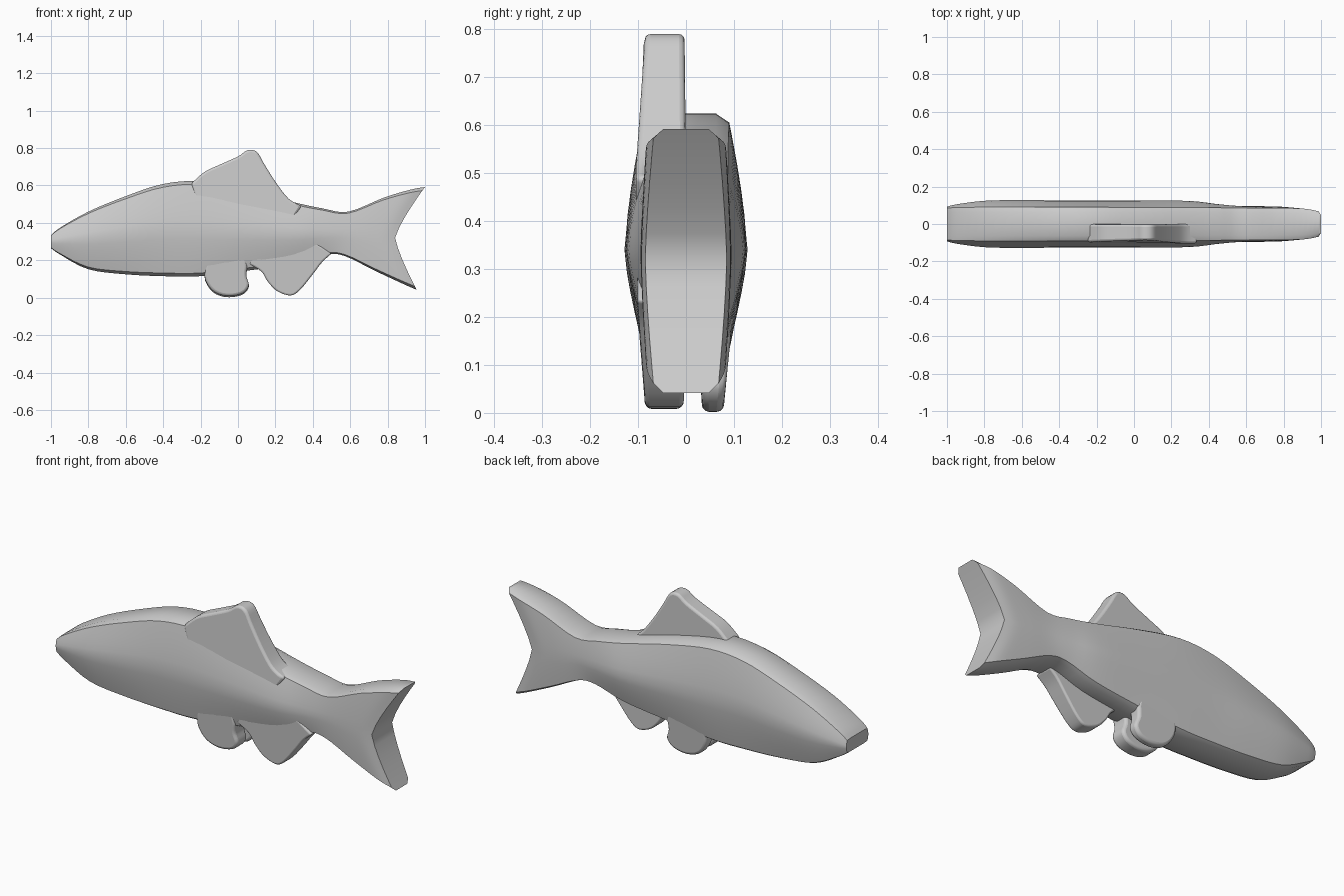
import bpy
import bmesh

if "Cube" in bpy.data.objects:
    bpy.data.objects.remove(bpy.data.objects["Cube"])


def spline(pts, n):
    """Smooth curve through tuples of any length, n steps per span."""
    out = []
    for i in range(len(pts) - 1):
        p0, p1 = pts[max(i - 1, 0)], pts[i]
        p2, p3 = pts[i + 1], pts[min(i + 2, len(pts) - 1)]
        for k in range(n):
            t = k / n
            out.append(tuple(
                b + 0.5 * t * (c - a + t * (2 * a - 5 * b + 4 * c - d + t * (3 * (b - c) + d - a)))
                for a, b, c, d in zip(p0, p1, p2, p3)))
    out.append(tuple(pts[-1]))
    return out


def finish(bm, name, bevel=0.0):
    bmesh.ops.recalc_face_normals(bm, faces=bm.faces[:])
    mesh = bpy.data.meshes.new(name)
    bm.to_mesh(mesh)
    bm.free()
    ob = bpy.data.objects.new(name, mesh)
    bpy.context.collection.objects.link(ob)
    if bevel:
        m = ob.modifiers.new("rounded_rim", 'BEVEL')
        m.width, m.segments = bevel, 3
        m.limit_method, m.angle_limit = 'ANGLE', 0.8
    bpy.ops.object.select_all(action='DESELECT')
    ob.select_set(True)
    bpy.context.view_layer.objects.active = ob
    bpy.ops.object.shade_smooth_by_angle(angle=0.75)
    return ob


# Body and forked tail: each station is
# (top x, top z, middle x, middle z, bottom x, bottom z, middle half width, edge half width)
stations = [
    (-1.00, .335, -1.00, .30, -1.00, .265, .092, .085),
    (-0.95, .375, -0.95, .305, -0.95, .230, .105, .088),
    (-0.80, .460, -0.80, .32, -0.80, .152, .124, .090),
    (-0.60, .543, -0.60, .34, -0.60, .125, .128, .090),
    (-0.40, .608, -0.40, .36, -0.40, .115, .126, .090),
    (-0.20, .622, -0.20, .36, -0.20, .115, .126, .090),
    (0.05, .575, 0.05, .35, 0.05, .145, .126, .088),
    (0.30, .510, 0.30, .34, 0.30, .180, .123, .088),
    (0.45, .478, 0.45, .34, 0.47, .230, .106, .087),
    (0.59, .460, 0.57, .34, 0.57, .223, .096, .086),
    (0.78, .535, 0.69, .33, 0.73, .145, .095, .085),
    (0.92, .577, 0.78, .32, 0.88, .075, .093, .082),
    (1.00, .592, 0.84, .32, 0.955, .042, .085, .068),
]
levels = [1, .93, .82, .6, .4, .2, 0, -.2, -.4, -.6, -.82, -.93, -1]
bm = bmesh.new()
rings = []
for xt, zt, xm, zm, xb, zb, wm, we in spline(stations, 4):
    side = []
    for s in levels:
        a = abs(s)
        xe, ze = (xt, zt) if s > 0 else (xb, zb)
        w = we * .7 if a == 1 else wm + (we - wm) * (a / .93) ** 1.4
        side.append((xm + (xe - xm) * a ** 1.25, w, zm + (ze - zm) * a))
    ring = side + [(x, -y, z) for x, y, z in reversed(side)]
    rings.append([bm.verts.new(p) for p in ring])
n = len(rings[0])
for r, q in zip(rings, rings[1:]):
    for i in range(n):
        j = (i + 1) % n
        bm.faces.new((r[i], r[j], q[j], q[i]))
for r in (rings[0], rings[-1]):
    for i in range(n // 2 - 1):
        bm.faces.new((r[i], r[i + 1], r[n - 2 - i], r[n - 1 - i]))
finish(bm, "body_and_tail")


def fin(name, outline, root, y_tip, y_root, z_tip, z_root):
    """Slab fin, thicker at the root; y_tip and y_root are (front, back)."""
    pts = spline(outline, 4) + root
    bm = bmesh.new()
    layers = []
    for k in (0, 1):
        layer = []
        for x, z in pts:
            t = min(max((z - z_tip) / (z_root - z_tip), 0), 1)
            layer.append(bm.verts.new((x, y_tip[k] + (y_root[k] - y_tip[k]) * t, z)))
        layers.append(layer)
        bm.faces.new(layer)
    a, b = layers
    for i in range(len(pts)):
        j = (i + 1) % len(pts)
        bm.faces.new((a[i], a[j], b[j], b[i]))
    finish(bm, name, 0.014)


# Dorsal fin
fin("dorsal_fin",
    [(-.25, .61), (-.18, .672), (-.10, .71), (0, .755), (.05, .788), (.10, .78),
     (.14, .715), (.20, .62), (.27, .53), (.34, .49)],
    [(.30, .43), (-.22, .50)], (-.086, -.003), (-.104, 0), .78, .52)

# Anal fin
fin("anal_fin",
    [(.06, .18), (.125, .14), (.16, .085), (.21, .035), (.28, .012), (.33, .04),
     (.40, .125), (.45, .19), (.50, .235)],
    [(.42, .29), (.10, .27)], (-.085, -.005), (-.102, 0), .02, .24)

# Pair of pelvic fins
pelvic = [(-.178, .15), (-.175, .09), (-.14, .035), (-.09, .008), (-.03, .003),
          (.03, .02), (.058, .06), (.045, .11), (.05, .16)]
pelvic_root = [(.04, .23), (-.17, .23)]
fin("pelvic_fin_front", [(x, z + .006) for x, z in pelvic], pelvic_root,
    (-.085, -.006), (-.102, -.003), .01, .22)
fin("pelvic_fin_back", pelvic, pelvic_root, (.034, .078), (.02, .100), .01, .22)
